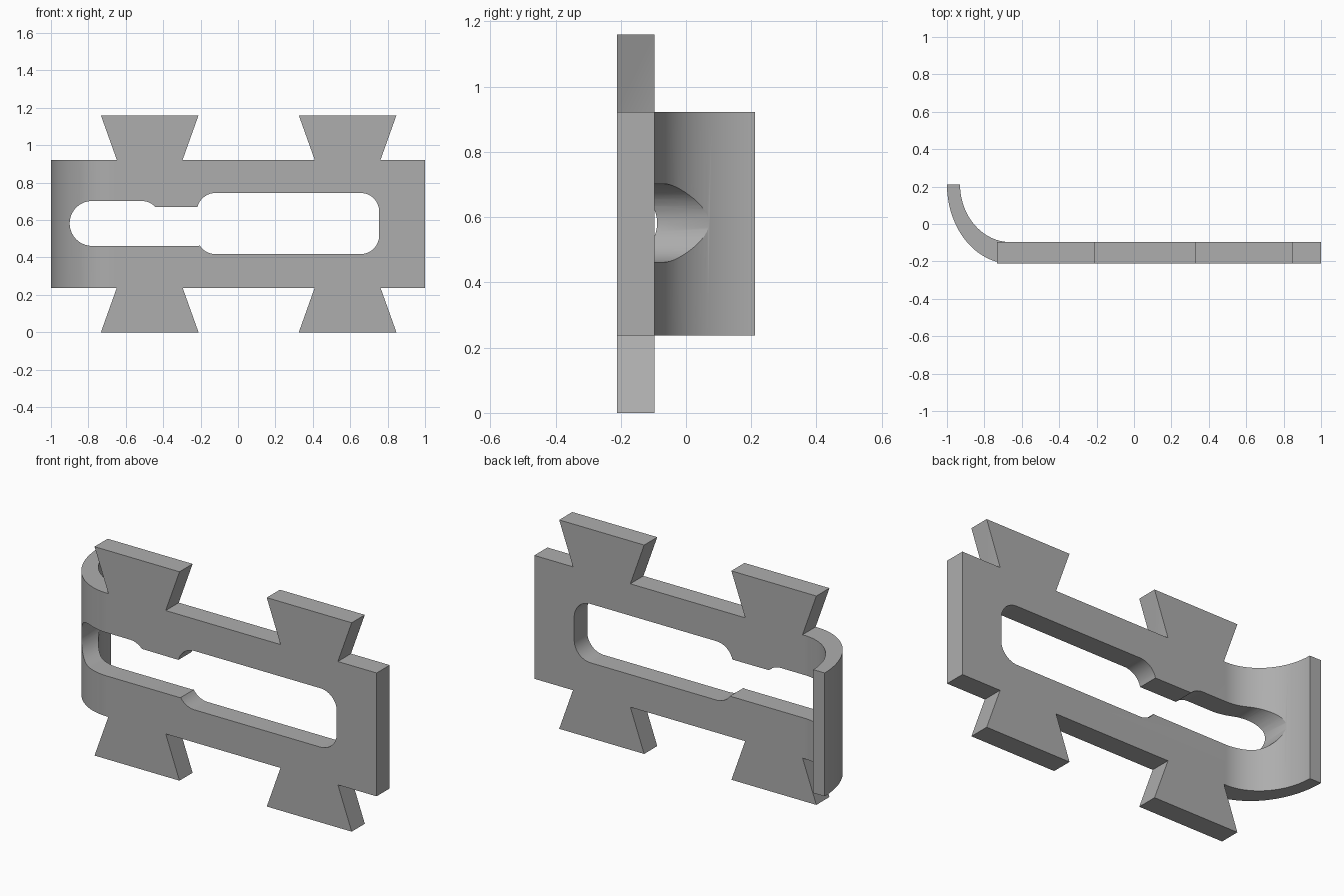
import bpy, bmesh
from math import sin, cos, radians
from mathutils import Vector

cube = bpy.data.objects.get("Cube")
if cube:
    bpy.data.objects.remove(cube)

grey = bpy.data.materials.new("plain grey")
grey.use_nodes = True
grey.diffuse_color = (0.42, 0.42, 0.42, 1)
grey.node_tree.nodes["Principled BSDF"].inputs["Base Color"].default_value = grey.diffuse_color

FRONT, BACK = -0.212, -0.097
LOW, HIGH, TOP = 0.237, 0.922, 1.16
MID = TOP / 2


def arc(cx, cy, rx, ry, start, end, steps):
    angles = [radians(start + (end - start) * i / steps) for i in range(steps + 1)]
    return [(cx + rx * cos(a), cy + ry * sin(a)) for a in angles]


def prism(name, outline, offset):
    """Extrude a closed outline of 3D points into a solid."""
    bm = bmesh.new()
    face = bm.faces.new([bm.verts.new(p) for p in outline])
    moved = bmesh.ops.extrude_face_region(bm, geom=[face])["geom"]
    verts = [v for v in moved if isinstance(v, bmesh.types.BMVert)]
    bmesh.ops.translate(bm, verts=verts, vec=Vector(offset))
    bmesh.ops.recalc_face_normals(bm, faces=bm.faces)
    mesh = bpy.data.meshes.new(name)
    bm.to_mesh(mesh)
    bm.free()
    mesh.materials.append(grey)
    obj = bpy.data.objects.new(name, mesh)
    bpy.context.collection.objects.link(obj)
    return obj


def combine(target, tool, operation):
    mod = target.modifiers.new(operation, 'BOOLEAN')
    mod.operation, mod.solver, mod.object = operation, 'EXACT', tool
    bpy.context.view_layer.objects.active = target
    bpy.ops.object.modifier_apply(modifier=mod.name)
    bpy.data.objects.remove(tool)


# Strip with its tapering curled end
outer = arc(-0.66, 0.212, 0.34, 0.212 - FRONT, 180, 270, 32)
inner = arc(-0.66, 0.212, 0.27, 0.212 - BACK, 270, 180, 32)
profile = outer + [(1, FRONT), (1, BACK)] + inner
plate = prism("slotted_plate", [(x, y, LOW) for x, y in profile], (0, 0, HIGH - LOW))

# Flared tabs above and below, sunk slightly into the strip
for cx in (-0.472, 0.586):
    for side in (1, -1):
        half = [(0.176, HIGH - 0.05), (0.176, HIGH), (0.261, TOP)]
        shape = half + [(-x, z) for x, z in reversed(half)]
        outline = [(cx + x, FRONT, MID + side * (z - MID)) for x, z in shape]
        combine(plate, prism("tab", outline, (0, BACK - FRONT, 0)), 'UNION')

# Stepped slot through the strip and the curl
slot = (arc(-0.78, 0.582, 0.12, 0.12, 270, 90, 28)
        + arc(-0.515, 0.602, 0.10, 0.10, 90, 43, 6)
        + arc(-0.12, 0.645, 0.10, 0.10, 166, 90, 10)
        + arc(0.655, 0.645, 0.10, 0.10, 90, 0, 12)
        + arc(0.655, 0.518, 0.10, 0.10, 0, -90, 12)
        + arc(-0.12, 0.518, 0.10, 0.10, 270, 213, 8)
        + [(-0.215, 0.462)])
cutter = prism("slot_cutter", [(x, -0.5, z) for x, z in slot], (0, 1, 0))
cutter.hide_render = True
combine(plate, cutter, 'DIFFERENCE')

# Smooth the bends and keep the edges crisp
bpy.ops.object.select_all(action='DESELECT')
plate.select_set(True)
bpy.context.view_layer.objects.active = plate
bpy.ops.object.shade_smooth_by_angle(angle=radians(25))
